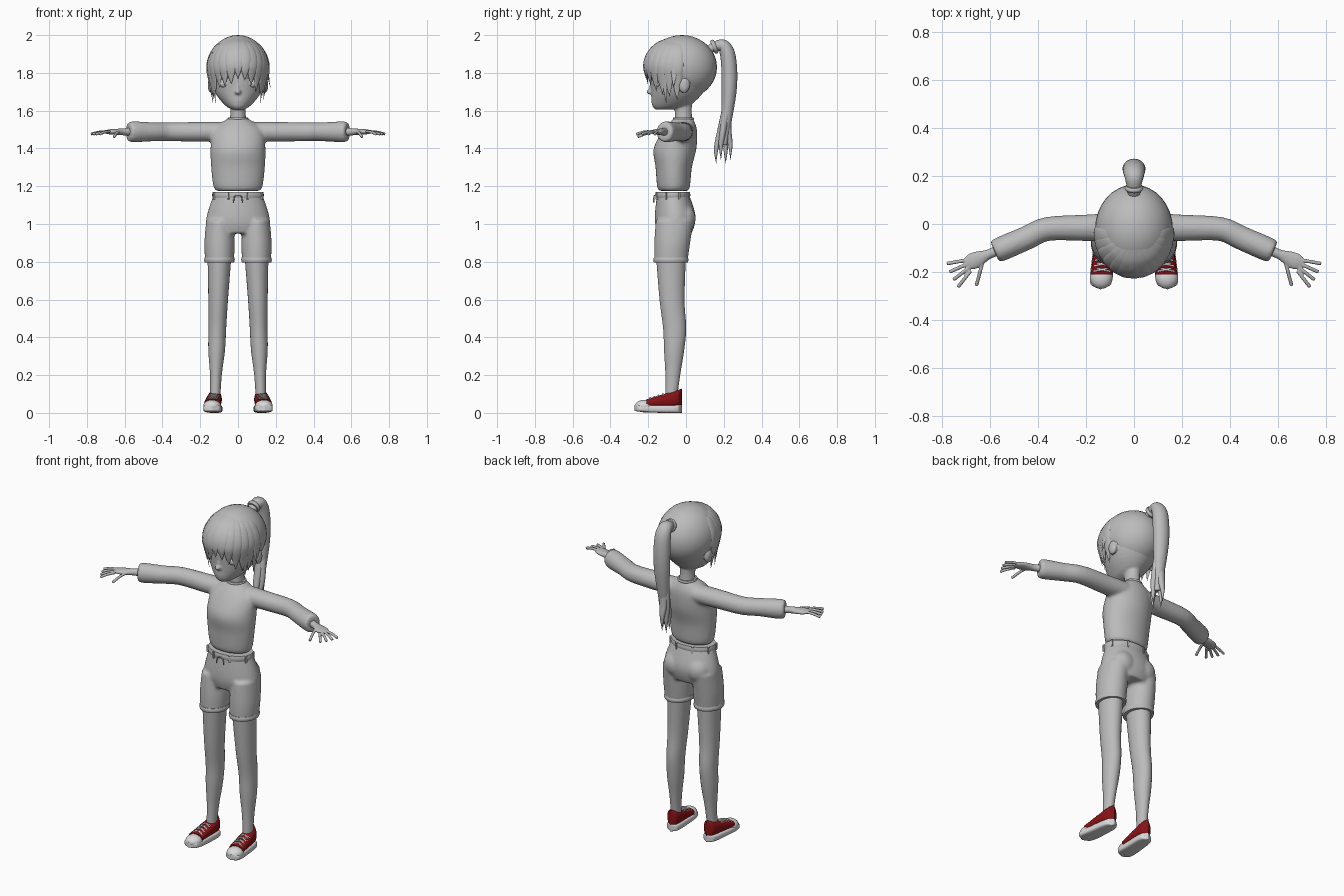
import bpy, bmesh, math
from mathutils import Vector, Matrix

default_cube = bpy.data.objects.get("Cube")
if default_cube:
    bpy.data.objects.remove(default_cube, do_unlink=True)

RIGHT, BACK, UP = Matrix.Identity(3)
SIDES = {"left": 1, "right": -1}


def material(name, red, green, blue):
    mat = bpy.data.materials.new(name)
    mat.use_nodes = True
    mat.diffuse_color = (red, green, blue, 1)
    mat.node_tree.nodes["Principled BSDF"].inputs["Base Color"].default_value = mat.diffuse_color
    return mat


GREY = material("plain grey", .5, .5, .5)
WHITE = material("off white", .7, .7, .7)
RED = material("dark red", .25, .006, .008)


def spline(keys, steps):
    """Smooth curve through rows of (x, y, z, radius, radius)."""
    rows = [Vector(key) for key in keys]
    curve = []
    for a, b, c, d in zip(rows[:1] + rows, rows, rows[1:], rows[2:] + rows[-1:]):
        for step in range(steps):
            t = step / steps
            bend = a * 2 - b * 5 + c * 4 - d + (b * 3 - c * 3 + d - a) * t
            curve.append(b + (c - a + bend * t) * t / 2)
    return curve + rows[-1:]


def tube(bm, keys, hint=RIGHT, axis=None, sides=24, steps=4, square=2, mirror=1):
    """Skin elliptical rings; the first radius lies along hint, the second across it."""
    rows = spline(keys, steps)
    points = [Vector((row[0] * mirror, row[1], row[2])) for row in rows]
    befores, afters = points[:1] + points, points[1:] + points[-1:]
    rings = []
    for row, point, before, after in zip(rows, points, befores, afters):
        along = axis or (after - before).normalized()
        wide = (hint - along * hint.dot(along)).normalized()
        deep = along.cross(wide)
        ring = []
        for k in range(sides):
            angle = math.tau * k / sides
            c, s = [math.copysign(abs(v) ** (2 / square), v) for v in (math.cos(angle), math.sin(angle))]
            ring.append(bm.verts.new(point + wide * c * max(row[3], .001) + deep * s * max(row[4], .001)))
        rings.append(ring)
    for low, high in zip(rings, rings[1:]):
        for k in range(sides):
            bm.faces.new((low[k - 1], low[k], high[k], high[k - 1]))
    bm.faces.new(rings[0])
    bm.faces.new(rings[-1])


def column(bm, rows, x=0, lean=0):
    """Upright skin from rows of (height, y centre, x radius, y radius)."""
    tube(bm, [(x + lean * z, y, z, wide, deep) for z, y, wide, deep in rows], axis=UP, sides=40)


def rod(bm, points, radius, hint=BACK, mirror=1):
    tube(bm, [(*point, radius, radius) for point in points], hint, sides=10, mirror=mirror)


def blob(bm, centre, radii):
    bmesh.ops.create_uvsphere(bm, u_segments=32, v_segments=20, radius=1,
                              matrix=Matrix.LocRotScale(Vector(centre), None, Vector(radii)))


def finish(bm, name, mat, voxel=None):
    """Make the object; a voxel size fuses its pieces into one skin."""
    bmesh.ops.recalc_face_normals(bm, faces=bm.faces)
    mesh = bpy.data.meshes.new(name)
    bm.to_mesh(mesh)
    bm.free()
    mesh.materials.append(mat)
    ob = bpy.data.objects.new(name, mesh)
    bpy.context.scene.collection.objects.link(ob)
    bpy.ops.object.select_all(action='DESELECT')
    ob.select_set(True)
    bpy.context.view_layer.objects.active = ob
    bpy.ops.object.shade_smooth_by_angle(angle=math.radians(50))
    if voxel:
        fuse = ob.modifiers.new("fuse", 'REMESH')
        fuse.mode, fuse.voxel_size, fuse.use_smooth_shade = 'VOXEL', voxel, True
        soften = ob.modifiers.new("soften", 'SMOOTH')
        soften.iterations = 3


# Head: skull, jaw, neck, nose, lips and ears
bm = bmesh.new()
blob(bm, (0, -.02, 1.83), (.15, .17, .16))
column(bm, [(1.605, -.12, .03, .04), (1.63, -.08, .07, .1), (1.7, -.045, .124, .14),
            (1.8, -.02, .15, .17), (1.9, -.02, .13, .15)])
column(bm, [(1.5, -.01, .05, .05), (1.6, -.015, .04, .045), (1.7, -.02, .05, .06)])
blob(bm, (0, -.19, 1.7), (.015, .02, .014))
blob(bm, (0, -.18, 1.72), (.01, .014, .03))
for lip in (1.65, 1.662):
    blob(bm, (0, -.174, lip), (.028, .011, .006))
for side in SIDES.values():
    blob(bm, (side * .142, -.01, 1.735), (.018, .03, .042))
finish(bm, "head", GREY, .006)

# Blank eyes with upper lids
eyes, lids = bmesh.new(), bmesh.new()
for side in SIDES.values():
    blob(eyes, (side * .066, -.15, 1.748), (.036, .024, .028))
    rod(lids, [(.03, -.175, 1.75), (.06, -.178, 1.778), (.108, -.145, 1.755)], .004, mirror=side)
finish(eyes, "eyes", WHITE)
finish(lids, "eyelids", GREY)

# Scalp hair, open at the face
bm = bmesh.new()
blob(bm, (0, -.022, 1.83), (.162, .186, .17))
middles = {face: face.calc_center_median() for face in bm.faces}
bmesh.ops.delete(bm, geom=[face for face, mid in middles.items() if mid.y < -.02 and mid.z < 1.84],
                 context='FACES')
finish(bm, "scalp_hair", GREY)


# Fringe: tapered locks that hug the skull, then hang
def lock(bm, degrees, tip, width, flare=0):
    angle = math.radians(degrees)
    across = Vector((math.cos(angle), math.sin(angle), 0))
    keys = []
    for k in range(9):
        t = k / 8
        z = 1.985 + (tip - 1.985) * t
        rise = (z - 1.82) / .17
        reach = math.sqrt(1 - rise * rise) if rise > 0 else 1 + rise * .15
        reach += flare * t ** 4
        girth = width * math.sin(math.pi * (.2 + .8 * t))
        keys.append((across.y * .158 * reach, -.03 - across.x * .19 * reach, z, girth, girth * .3))
    tube(bm, keys, across, sides=12)


bm = bmesh.new()
for degrees in range(-84, 85, 14):
    lock(bm, degrees, 1.77 - .02 * abs(degrees) / 14 + .01 * math.sin(degrees), .037)
for degrees in (-62, 62):
    lock(bm, degrees, 1.64, .022)
lock(bm, 80, 1.72, .022, .2)
finish(bm, "fringe", GREY)

# Ponytail with loose ends and a tie
bm = bmesh.new()
path = [(.12, 1.92, .025), (.155, 1.94, .03), (.2, 1.94, .04), (.225, 1.87, .047),
        (.228, 1.7, .045), (.2, 1.42, .02)]
tube(bm, [(0, y, z, girth, girth * .87) for y, z, girth in path], steps=8)
for k in range(4):
    y, x = .16 + k * .025, .02 * math.sin(k * 2)
    tip = 1.32 + .02 * (k % 2)
    tube(bm, [(x / 2, .22, 1.65, .025, .02), (x, y / 2 + .105, 1.5, .023, .018),
              (x, y, tip + .08, .013, .012), (x, y, tip, 0, 0)], sides=12)
tube(bm, [(0, .14 + k * .01, 1.935 + k * .004, .033 + k % 2 * .006, .033 + k % 2 * .006) for k in range(3)])
finish(bm, "ponytail", GREY)


# Sweater: the sleeves bend forward at the elbow
def arm_y(x):
    return -.01 - .03 * x - .4 * max(0, x - .36)


def arm(bm, stations, side):
    keys = [(x, arm_y(x), 1.488, wide, deep) for x, wide, deep in stations]
    tube(bm, keys, BACK, mirror=side)


bm = bmesh.new()
column(bm, [(1.175, -.066, .112, .074), (1.2, -.066, .13, .087), (1.3, -.065, .142, .096),
            (1.4, -.058, .145, .113), (1.5, -.03, .132, .088), (1.56, -.014, .05, .05)])
sleeve = [(.06, .06, .052), (.2, .055, .052), (.36, .05, .05), (.45, .05, .05),
          (.565, .05, .055), (.58, .035, .035)]
for side in SIDES.values():
    arm(bm, sleeve, side)
finish(bm, "sweater", GREY, .009)


def band(bm, low, high, y, wide, deep, x=0):
    """Slightly bulging flat ring."""
    middle = (low + high) / 2
    column(bm, [(low, y, wide, deep), (middle, y, wide + .003, deep + .003), (high, y, wide, deep)], x)


bm = bmesh.new()
band(bm, 1.55, 1.565, -.014, .052, .053)
finish(bm, "collar", GREY)

# Hands: a flat palm, four fanned fingers and a thumb
for name, side in SIDES.items():
    bm = bmesh.new()
    arm(bm, [(.52, .026, .024), (.6, .02, .019), (.64, .03, .016), (.675, .034, .014), (.7, .022, .009)], side)
    digits = [(.68 + .005 * k, -.195 + .015 * k, 14 * k - 52, .085) for k in range(4)]
    digits.append((.625, -.14, -75, .12))
    for x, y, degrees, length in digits:
        angle = math.radians(degrees)
        rod(bm, [(x + reach * math.cos(angle), y + reach * math.sin(angle), 1.49 - reach * reach * 2)
                 for reach in (0, length / 2, length)], .008, UP, side)
    finish(bm, name + "_hand", GREY, .0035)

# Shorts: pelvis, seat and legs fused, with turned cuffs
bm, cuffs = bmesh.new(), bmesh.new()
column(bm, [(.95, -.06, .14, .09), (1, -.058, .168, .105), (1.06, -.058, .161, .106),
            (1.165, -.07, .126, .083)])
for side in SIDES.values():
    column(bm, [(.8, -.08, .076, .088), (.9, -.073, .08, .095), (1.02, -.06, .07, .1)], side * .098)
    blob(bm, (side * .07, -.015, 1.03), (.075, .066, .075))
    band(cuffs, .797, .823, -.08, .078, .09, side * .098)
finish(bm, "shorts", GREY, .009)
finish(cuffs, "shorts_cuffs", GREY)

# Waistband, belt loops and drawstring
bm = bmesh.new()
band(bm, 1.137, 1.17, -.07, .134, .09)
for k in range(8):
    turn = Matrix.Rotation(math.tau * (k + .5) / 8, 4, 'Z')
    spot = turn @ Vector((.138, 0, 0))
    spot = Vector((spot.x, spot.y * .67 - .07, 1.15))
    bmesh.ops.create_cube(bm, size=.01, matrix=Matrix.LocRotScale(spot, turn.to_quaternion(), Vector((1, 1, 4))))
for side in SIDES.values():
    rod(bm, [(0, -.166, 1.152), (.018, -.17, 1.145), (.024, -.171, 1.115)], .003, mirror=side)
finish(bm, "waistband", GREY)


# Shoe cross-sections from heel (t = 0) to toe (t = 1)
def shoe_row(t, low, high, scale=1):
    round_end = math.sqrt(1 - (2 * t - 1) ** 6)
    width = (.04 + .011 * t) * round_end * scale
    return (.12 + .02 * t, -.022 - .25 * t, (low + high) / 2, width, (high - low) / 2)


def shoe_top(t):
    return .128 - .075 * t


leg = [(.06, -.08, .026, .03), (.2, -.07, .031, .039), (.33, -.063, .044, .053), (.45, -.06, .047, .061),
       (.6, -.074, .052, .066), (.85, -.08, .064, .08)]
for name, side in SIDES.items():
    bm = bmesh.new()
    column(bm, [row for row in leg], side * .123, side * -.03)
    finish(bm, name + "_leg", GREY)

    bm = bmesh.new()
    tube(bm, [shoe_row(k / 16, .01 * (k / 16) ** 4, .042) for k in range(17)],
         axis=BACK, square=4, mirror=side)
    finish(bm, name + "_sole", WHITE)

    bm = bmesh.new()
    tube(bm, [shoe_row(k / 16, .03, shoe_top(k / 16), .93) for k in range(13)],
         axis=BACK, square=2.6, mirror=side)
    finish(bm, name + "_upper", RED)

    bm = bmesh.new()
    blob(bm, (side * .137, -.22, .036), (.047, .05, .033))
    finish(bm, name + "_toe_cap", WHITE)

    bm = bmesh.new()
    for k in range(4):
        x, y, z, width, _ = shoe_row(.4 + .09 * k, 0, shoe_top(.4 + .09 * k) * 2)
        for cross in (-.007, .007):
            rod(bm, [(x - width * .7, y + cross, z - .01), (x, y, z + .002),
                     (x + width * .7, y - cross, z - .01)], .004, mirror=side)
    finish(bm, name + "_laces", WHITE)
